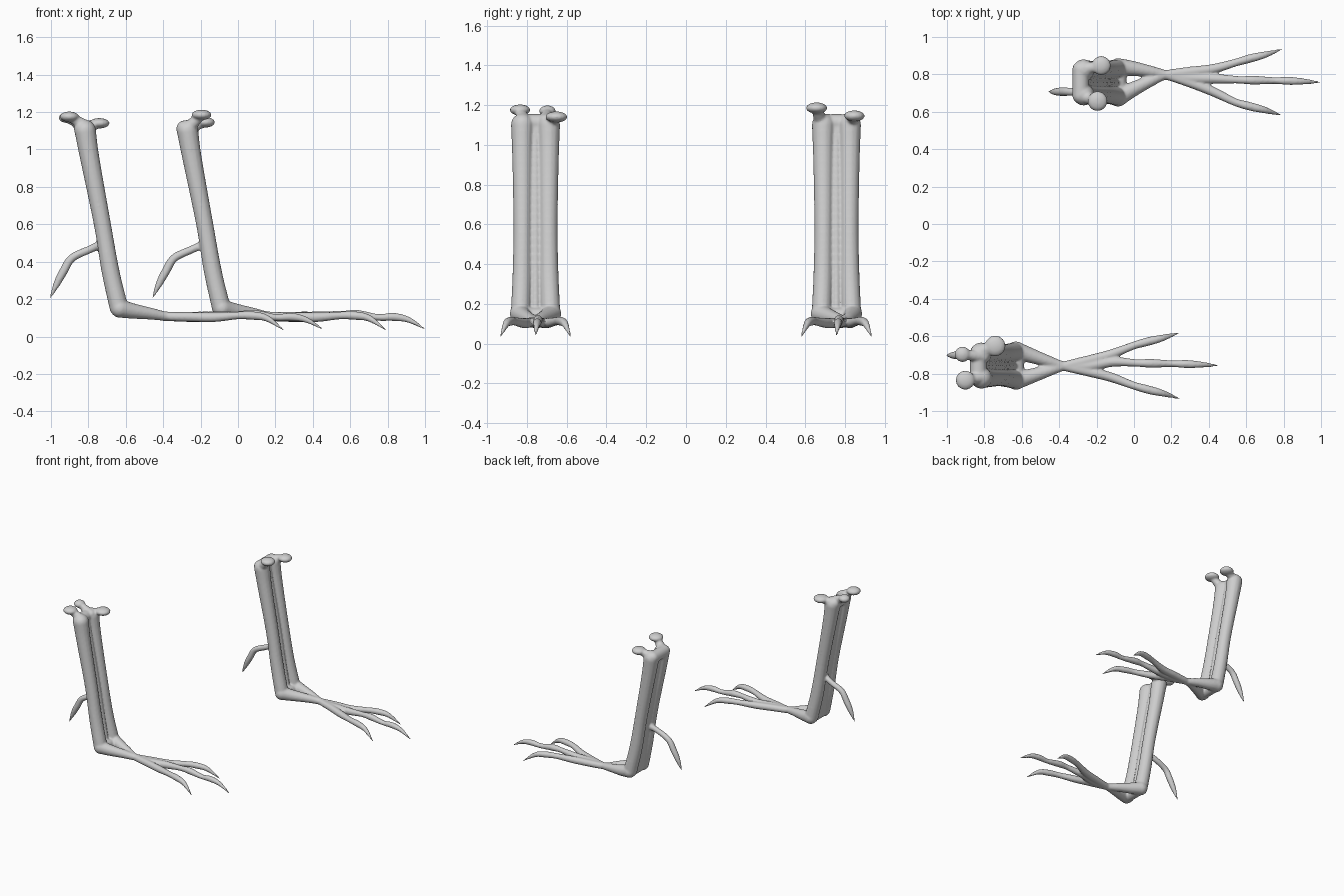
import bpy, bmesh, math
from mathutils import Vector, Matrix

cube = bpy.data.objects.get("Cube")
if cube:
    bpy.data.objects.remove(cube, do_unlink=True)

grey = bpy.data.materials.new("bone_grey")
grey.use_nodes = True
GREY = (0.62, 0.62, 0.62, 1)
grey.diffuse_color = GREY
grey.node_tree.nodes["Principled BSDF"].inputs["Base Color"].default_value = GREY


def spline(pts, steps=5):
    """Smooth path through points of (x, y, z, radius)."""
    p = [Vector(q) for q in pts]
    p = [p[0] * 2 - p[1]] + p + [p[-1] * 2 - p[-2]]
    out = []
    for a, b, c, d in zip(p, p[1:], p[2:], p[3:]):
        for i in range(steps):
            t = i / steps
            out.append(0.5 * (2 * b + (c - a) * t + (2 * a - 5 * b + 4 * c - d) * t ** 2
                              + (3 * b - a - 3 * c + d) * t ** 3))
    return out + [p[-2]]


def ball(bm, centre, size):
    m = Matrix.Translation(centre) @ Matrix.Diagonal((*size, 1))
    bmesh.ops.create_uvsphere(bm, u_segments=16, v_segments=10, radius=1, matrix=m)


def tube(bm, pts, sides=14):
    """Round closed tube with rounded ends."""
    path = spline(pts)
    rings = []
    for i, q in enumerate(path):
        t = path[min(i + 1, len(path) - 1)].xyz - path[max(i - 1, 0)].xyz
        rot = t.to_track_quat('Z', 'Y').to_matrix()
        rings.append([bm.verts.new(q.xyz + rot @ Vector((math.cos(a), math.sin(a), 0)) * q.w)
                      for a in (2 * math.pi * k / sides for k in range(sides))])
    for r, s in zip(rings, rings[1:]):
        for k in range(sides):
            n = (k + 1) % sides
            bm.faces.new((r[k], r[n], s[n], s[k]))
    bm.faces.new(rings[0][::-1])
    bm.faces.new(rings[-1])
    for q in (path[0], path[-1]):
        ball(bm, q.xyz, (q.w,) * 3)


def web(bm, path, half_width, thick):
    """Thin plate joining the two shank columns."""
    rings = []
    for x, z in path:
        rings.append([bm.verts.new((x + dx, y, z)) for dx, y in (
            (-thick, -half_width), (thick, -half_width),
            (thick, half_width), (-thick, half_width))])
    for r, s in zip(rings, rings[1:]):
        for k in range(4):
            n = (k + 1) % 4
            bm.faces.new((r[k], r[n], s[n], s[k]))
    bm.faces.new(rings[0][::-1])
    bm.faces.new(rings[-1])


def bird_leg(name, offset, neck, spur_y, knobs):
    bm = bmesh.new()
    for s in (-1, 1):
        # shank column
        tube(bm, [(-.27, s * .066, 1.10, .058), (-.245, s * .066, .95, .052),
                  (-.178, s * .065, .60, .046), (-.135, s * .068, .35, .048),
                  (-.09, s * .075, .155, .05)])
        # foot bone running from the heel, crossing at the neck, into a side toe
        tube(bm, [(-.085, s * .08, .15, .05), (-.02, s * .06 + neck * .4, .137, .042),
                  (.08, s * .028 + neck * .8, .122, .032), (.17, neck, .108, .025),
                  (.30, neck * .7 - s * .03, .105, .026),
                  (.42, neck * .3 - s * .06, .103, .026),
                  (.54, -s * .105, .112, .021), (.62, -s * .128, .112, .023),
                  (.70, -s * .148, .098, .018), (.79, -s * .176, .036, .004)])
    # middle toe
    tube(bm, [(.15, neck, .105, .022), (.30, neck * .6, .105, .028),
              (.43, .02, .107, .027), (.56, .014, .118, .02), (.64, .012, .118, .024),
              (.75, .010, .102, .018), (.83, .008, .105, .022),
              (.91, .005, .09, .016), (1.0, .0, .04, .004)])
    # shank plate and its raised centre ridge
    spine = [(-.28, 1.11), (-.25, .95), (-.185, .6), (-.142, .35), (-.10, .13)]
    web(bm, spine, .07, .022)
    tube(bm, [(x + .018, 0, z, .016) for x, z in spine])
    # heel and top bar
    tube(bm, [(-.08, -.07, .14, .04), (-.08, .07, .14, .04)])
    tube(bm, [(-.285, -.07, 1.11, .045), (-.285, .07, 1.11, .045)])
    # back spur
    tube(bm, [(-.17, spur_y * .6, .50, .024), (-.24, spur_y, .468, .021),
              (-.34, spur_y, .42, .022), (-.385, spur_y, .35, .023),
              (-.42, spur_y, .285, .019), (-.458, spur_y, .205, .004)])
    # knuckles on top, each tied to the shank by a short neck
    for x, y, z, r in knobs:
        ball(bm, (x, y, z), (r, r, .028))
        tube(bm, [(x, y, z, .024), (-.26, y * .8, 1.12, .035)])
    bmesh.ops.recalc_face_normals(bm, faces=bm.faces)
    me = bpy.data.meshes.new(name)
    bm.to_mesh(me)
    bm.free()
    me.materials.append(grey)
    ob = bpy.data.objects.new(name, me)
    bpy.context.collection.objects.link(ob)
    ob.location = offset
    # fuse the parts into one soft skin
    fuse = ob.modifiers.new("fuse", 'REMESH')
    fuse.mode = 'VOXEL'
    fuse.voxel_size = .007
    fuse.use_smooth_shade = True
    soften = ob.modifiers.new("soften", 'SMOOTH')
    soften.factor = .5
    soften.iterations = 4
    return ob


bird_leg("left_leg", (0, .757, 0), .04, -.05,
         [(-.175, .09, 1.145, .052), (-.195, -.1, 1.185, .054)])
bird_leg("right_leg", (-.547, -.757, 0), -.003, .055,
         [(-.195, .105, 1.14, .056), (-.355, -.078, 1.175, .052), (-.37, .06, 1.17, .042)])
